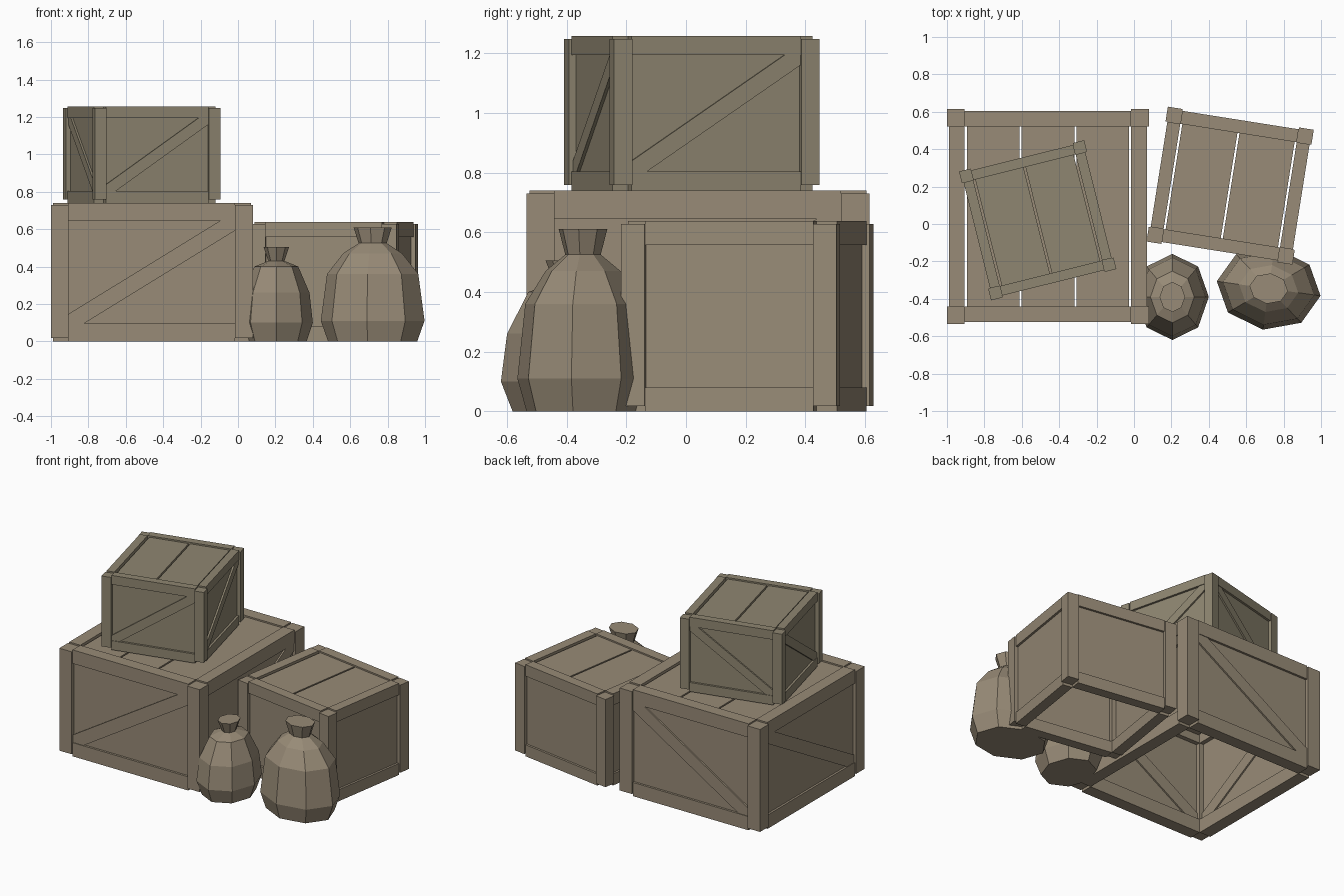
import bpy
import bmesh
from math import cos, sin, pi, radians
from mathutils import Matrix, Vector

cube = bpy.data.objects.get("Cube")
if cube:
    bpy.data.objects.remove(cube, do_unlink=True)


def material(name, color):
    mat = bpy.data.materials.new(name)
    mat.use_nodes = True
    mat.diffuse_color = color
    mat.node_tree.nodes["Principled BSDF"].inputs["Base Color"].default_value = color
    return mat


BROWN = material("warm_brown", (0.314, 0.258, 0.184, 1))
OLIVE = material("olive_brown", (0.275, 0.24, 0.165, 1))


def add_object(name, bm, mat, matrix):
    bmesh.ops.recalc_face_normals(bm, faces=bm.faces)
    mesh = bpy.data.meshes.new(name)
    bm.to_mesh(mesh)
    bm.free()
    mesh.materials.append(mat)
    obj = bpy.data.objects.new(name, mesh)
    obj.matrix_world = matrix
    bpy.context.collection.objects.link(obj)
    return obj


def box(name, low, high, mat, matrix):
    low, high = Vector(low), Vector(high)
    bm = bmesh.new()
    bmesh.ops.create_cube(bm, size=1)
    bmesh.ops.scale(bm, vec=high - low, verts=bm.verts)
    bmesh.ops.translate(bm, vec=(low + high) / 2, verts=bm.verts)
    return add_object(name, bm, mat, matrix)


def plate(name, outline, y0, y1, mat, matrix):
    """Extrude an outline in the x-z plane from y0 to y1."""
    bm = bmesh.new()
    face = bm.faces.new([bm.verts.new((x, y0, z)) for x, z in outline])
    out = bmesh.ops.extrude_face_region(bm, geom=[face])
    moved = [v for v in out["geom"] if isinstance(v, bmesh.types.BMVert)]
    bmesh.ops.translate(bm, vec=(0, y1 - y0, 0), verts=moved)
    return add_object(name, bm, mat, matrix)


def crate(name, w, d, h, post, planks, center, angle, mat, braced):
    base = Matrix.Translation(center) @ Matrix.Rotation(radians(angle), 4, "Z")
    inset, gap = 0.01, 0.011

    for k, side in enumerate(("front", "right", "back", "left")):
        length, depth = (w, d) if k % 2 == 0 else (d, w)
        wall = base @ Matrix.Rotation(k * pi / 2, 4, "Z")
        half, outer = length / 2 - post, -depth / 2
        inner = outer + post
        # corner post
        box(f"{name}_{side}_post", (half, outer, 0.018),
            (half + post, inner, h - 0.01), mat, wall)
        # top and bottom rails
        for level, z in (("bottom", 0), ("top", h - post)):
            box(f"{name}_{side}_{level}_rail", (-half, outer + inset, z),
                (half, inner, z + post), mat, wall)
        # recessed panel
        box(f"{name}_{side}_panel", (-half, outer + 0.025, post),
            (half, inner - 0.03, h - post), mat, wall)
        # diagonal brace
        if braced:
            s = -1 if k >= 2 else 1
            z0, z1 = post, h - post
            dx, dz = post * 0.85, post * 0.55
            outline = [(-half, z0), (-half + dx, z0), (half, z1 - dz),
                       (half, z1), (half - dx, z1), (-half, z0 + dz)]
            plate(f"{name}_{side}_brace", [(s * x, z) for x, z in outline],
                  outer + inset + 0.004, inner - 0.02, mat, wall)

    # lid planks, with open gaps
    inside = w - 2 * post
    width = (inside - gap * (planks + 1)) / planks
    for i in range(planks):
        x = -inside / 2 + gap + i * (width + gap)
        box(f"{name}_lid_plank_{i + 1}", (x, -d / 2 + post, h - 0.04),
            (x + width, d / 2 - post, h - 0.01), mat, base)


def sack(name, rings, rx, ry, center, angle, sides=8):
    """Stack of scaled rings, closed at both ends."""
    bm = bmesh.new()
    loops = []
    for z, r in rings:
        turns = [2 * pi * i / sides for i in range(sides)]
        loops.append([bm.verts.new((rx * r * cos(t), ry * r * sin(t), z)) for t in turns])
    for a, b in zip(loops, loops[1:]):
        for i in range(sides):
            j = (i + 1) % sides
            bm.faces.new((a[i], a[j], b[j], b[i]))
    bm.faces.new(loops[0])
    bm.faces.new(loops[-1])
    matrix = Matrix.Translation(center) @ Matrix.Rotation(radians(angle), 4, "Z")
    add_object(name, bm, BROWN, matrix)


# crates
crate("large_crate", 1.08, 1.15, 0.74, 0.095, 3, (-0.46, 0.04, 0), 0, BROWN, True)
crate("side_crate", 0.79, 0.73, 0.637, 0.08, 2, (0.514, 0.205, 0), -9, BROWN, False)
crate("upper_crate", 0.69, 0.71, 0.517, 0.063, 2, (-0.515, 0.02, 0.74), 14, OLIVE, True)

# sacks
sack("large_sack", [(0, 0.86), (0.11, 1), (0.36, 0.88), (0.47, 0.57), (0.525, 0.27), (0.61, 0.37)],
     0.28, 0.222, (0.72, -0.345, 0), -8)
sack("small_sack", [(0, 0.83), (0.1, 1), (0.26, 0.91), (0.4, 0.6), (0.43, 0.22), (0.505, 0.35)],
     0.195, 0.23, (0.205, -0.39, 0), 0)
